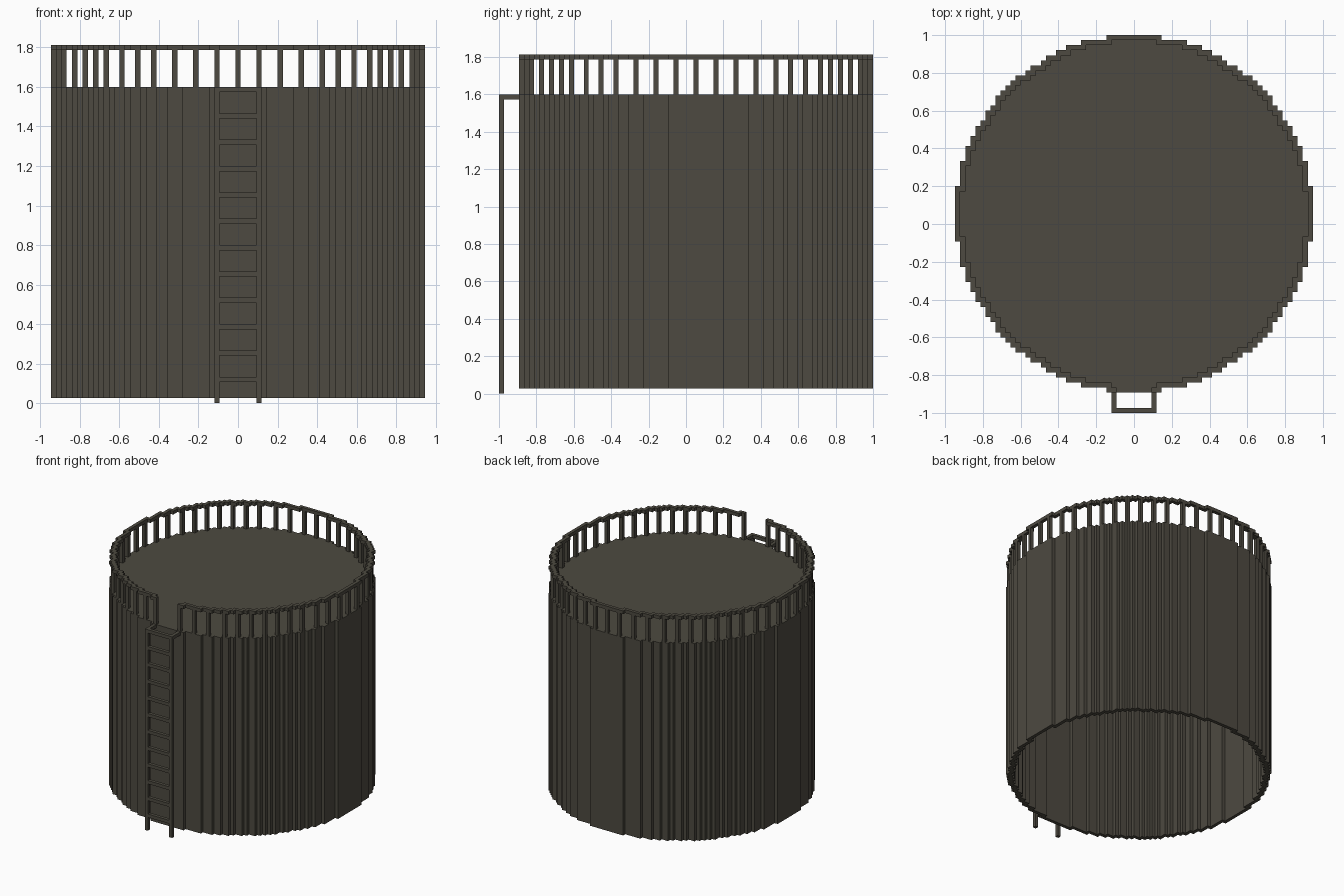
import bpy
import bmesh

V = 2 / 75            # block size
CY = 2 * V            # tank axis offset in y (the ladder takes up the front)
R2 = 35.5 ** 2        # squared tank radius in blocks
ROOF, TOP = 60, 68    # roof and railing heights in blocks

cube = bpy.data.objects.get("Cube")
if cube:
    bpy.data.objects.remove(cube, do_unlink=True)

metal = bpy.data.materials.new("dark_olive_grey")
metal.use_nodes = True
colour = (0.075, 0.068, 0.052, 1)
metal.diffuse_color = colour
metal.node_tree.nodes["Principled BSDF"].inputs["Base Color"].default_value = colour


def slab(name, cells, *spans):
    """Extrude a set of grid cells through one or more height spans."""
    bm = bmesh.new()
    for low, high in spans:
        verts = {}

        def corner(i, j):
            if (i, j) not in verts:
                verts[i, j] = bm.verts.new(((i - 0.5) * V, (j - 0.5) * V + CY, low * V))
            return verts[i, j]

        base = [bm.faces.new([corner(i, j), corner(i + 1, j),
                              corner(i + 1, j + 1), corner(i, j + 1)])
                for i, j in sorted(cells)]
        new = bmesh.ops.extrude_face_region(bm, geom=base, use_keep_orig=True)["geom"]
        moved = [g for g in new if isinstance(g, bmesh.types.BMVert)]
        bmesh.ops.translate(bm, verts=moved, vec=(0, 0, (high - low) * V))
    # Merge the grid into large flat faces
    bmesh.ops.dissolve_limit(bm, angle_limit=0.02, verts=bm.verts[:], edges=bm.edges[:])
    bmesh.ops.recalc_face_normals(bm, faces=bm.faces[:])
    mesh = bpy.data.meshes.new(name)
    bm.to_mesh(mesh)
    bm.free()
    mesh.materials.append(metal)
    obj = bpy.data.objects.new(name, mesh)
    bpy.context.collection.objects.link(obj)
    return obj


# Stepped disc and its one-block rim
near = (-1, 0, 1)
span = range(-36, 37)
disc = {(i, j) for i in span for j in span if i * i + j * j <= R2}
rim = {(i, j) for i, j in disc
       if any((i + a, j + b) not in disc for a in near for b in near)}

# Tank: open-bottomed wall and a thin roof
slab("tank_wall", rim, (1, ROOF))
slab("tank_roof", disc - rim, (ROOF - 1, ROOF))

# Railing with a gap above the ladder
gap = {(i, j) for i, j in rim if abs(i) < 4 and j < 0}
slab("top_rail", rim - gap, (TOP - 1, TOP))
posts = set()
for a in (0, 4, 8, 12, 16, 19, 22, 25):
    b = int((R2 - a * a) ** 0.5)
    for s in (-1, 1):
        for t in (-1, 1):
            posts |= {(s * a, t * b), (s * b, t * a)}
slab("railing_posts", posts - gap, (ROOF, TOP - 1))

# Ladder: two rails, evenly spaced rungs and brackets to the roof edge
FRONT = -39
slab("ladder_rails", {(-4, FRONT), (4, FRONT)}, (0, ROOF))
slab("ladder_rungs", {(i, FRONT) for i in range(-3, 4)},
     *[(z, z + 1) for z in range(4, ROOF, 5)])
slab("ladder_brackets", {(i, j) for i in (-4, 4) for j in range(FRONT + 1, -35)},
     (ROOF - 1, ROOF))
